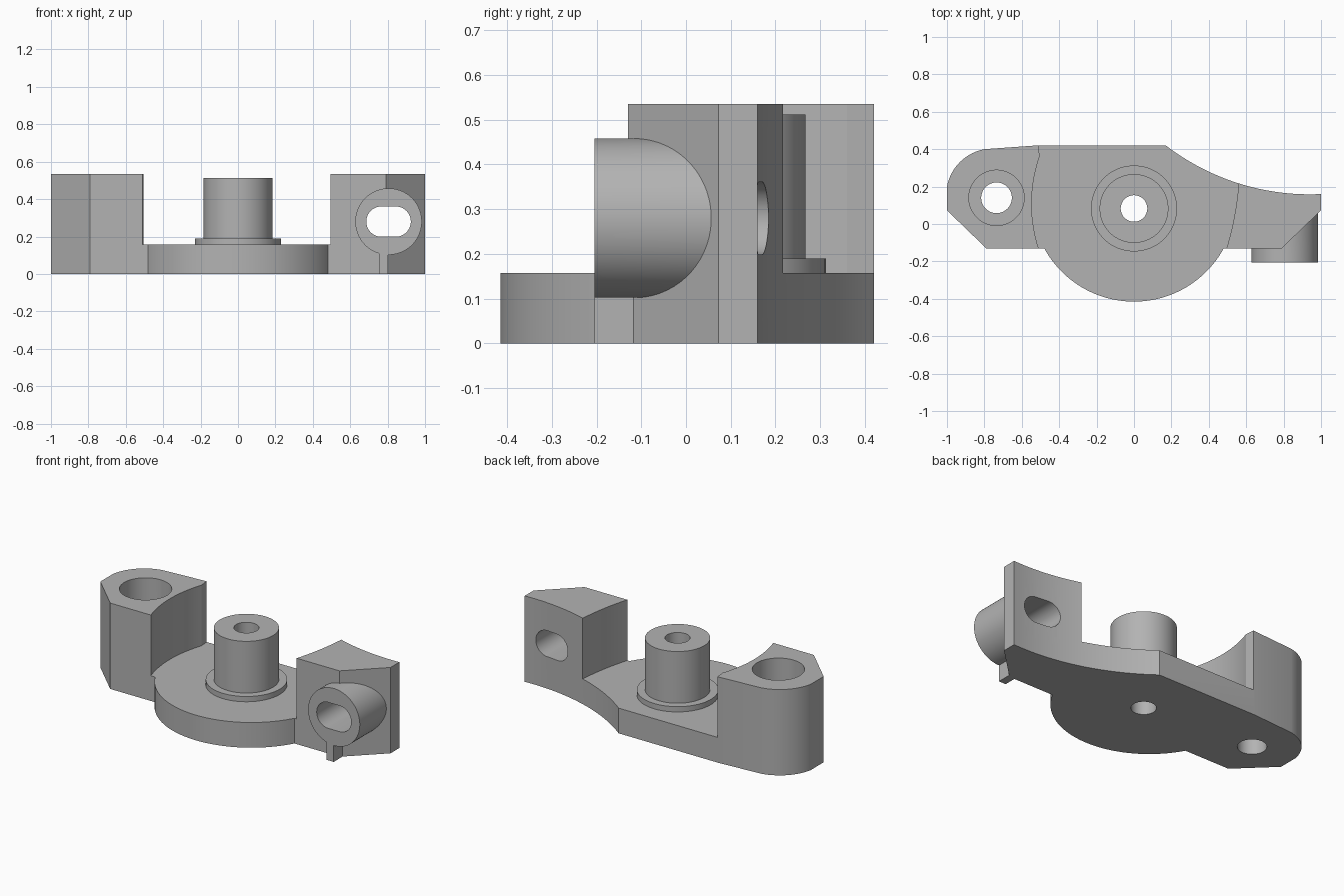
import bpy, bmesh, math
from mathutils import Vector, Matrix

if "Cube" in bpy.data.objects:
    bpy.data.objects.remove(bpy.data.objects["Cube"], do_unlink=True)

FLOOR, TOP = 0.157, 0.535
HUB = (0, 0.083)
BORE = (-0.735, 0.14)
SLOT = (0.805, 0.28)

grey = bpy.data.materials.new("plain grey")
grey.use_nodes = True
grey.diffuse_color = (0.45, 0.45, 0.45, 1)
grey.node_tree.nodes["Principled BSDF"].inputs["Base Color"].default_value = grey.diffuse_color


def arc(a, m, b, n=20):
    """Points of the circular arc from a through m to b."""
    a, m, b = Vector(a), Vector(m), Vector(b)
    u, v = m - a, b - a
    d = 2 * (u.x * v.y - u.y * v.x)
    c = a + Vector((v.y * u.length_squared - u.y * v.length_squared,
                    u.x * v.length_squared - v.x * u.length_squared)) / d
    sweep = math.atan2((a - c).cross(b - c), (a - c).dot(b - c))
    return [c + Matrix.Rotation(sweep * i / n, 2) @ (a - c) for i in range(n + 1)]


def prism(name, pts, lo, hi, along_y=False):
    """Closed profile extruded along z, or an (x, z) profile along y."""
    bm = bmesh.new()
    place = (lambda p: (p[0], lo, p[1])) if along_y else (lambda p: (p[0], p[1], lo))
    face = bm.faces.new([bm.verts.new(place(p)) for p in pts])
    moved = bmesh.ops.extrude_face_region(bm, geom=[face])["geom"]
    step = Vector((0, hi - lo, 0) if along_y else (0, 0, hi - lo))
    bmesh.ops.translate(bm, vec=step, verts=[g for g in moved if isinstance(g, bmesh.types.BMVert)])
    bmesh.ops.recalc_face_normals(bm, faces=bm.faces)
    mesh = bpy.data.meshes.new(name)
    bm.to_mesh(mesh)
    bm.free()
    mesh.materials.append(grey)
    obj = bpy.data.objects.new(name, mesh)
    bpy.context.collection.objects.link(obj)
    return obj


def oval(centre, r, stretch=0, n=64):
    """Circle, or a slot when its two halves are pulled apart in x."""
    out = []
    for i in range(n):
        t = math.tau * (i + 0.5) / n
        out.append((centre[0] + r * math.cos(t) + math.copysign(stretch, math.cos(t)),
                    centre[1] + r * math.sin(t)))
    return out


def combine(body, tool, operation):
    mod = body.modifiers.new(tool.name, "BOOLEAN")
    mod.operation, mod.solver, mod.object = operation, "EXACT", tool
    bpy.context.view_layer.update()
    graph = bpy.context.evaluated_depsgraph_get()
    mesh = bpy.data.meshes.new_from_object(body.evaluated_get(graph))
    body.modifiers.clear()
    body.data = mesh
    bpy.data.objects.remove(tool, do_unlink=True)


# Main plan: rounded front, sloped corners, hollow curve at the back
plan = arc((-0.48, -0.13), (0, -0.415), (0.48, -0.13), 48)
plan += [(0.79, -0.13), (1, 0.073)]
plan += arc((1, 0.16), (0.56, 0.217), (0.17, 0.42), 24)
plan += [(-0.52, 0.42)]
plan += arc((-0.8, 0.4), (-0.93, 0.332), (-1, 0.2), 14)
plan += [(-1, 0.073), (-0.79, -0.13)]
body = prism("bracket_body", plan, 0, TOP)

# Open pocket between the two end blocks
pocket = [(-0.51, -0.6)]
pocket += arc((-0.51, -0.13), (-0.547, 0.12), (-0.505, 0.36))
pocket += [(-0.525, 0.6), (0.6, 0.6), (0.57, 0.25)]
pocket += arc((0.56, 0.217), (0.54, 0.06), (0.495, -0.13))
pocket += [(0.495, -0.6)]
combine(body, prism("pocket", pocket, FLOOR, 1), "DIFFERENCE")

# Central post with its collar
combine(body, prism("collar", oval(HUB, 0.23), 0.1, 0.19), "UNION")
combine(body, prism("post", oval(HUB, 0.184), 0.08, 0.512), "UNION")

# Slotted boss on the front of the left block, with a rib below
combine(body, prism("slot_boss", oval(SLOT, 0.178), -0.205, 0.06, True), "UNION")
rib = [(0.755, 0), (0.803, 0), (0.803, 0.13), (0.755, 0.13)]
combine(body, prism("boss_rib", rib, -0.205, -0.1, True), "UNION")

# Through holes, counterbore and slot
combine(body, prism("post_hole", oval(HUB, 0.071), -1, 1), "DIFFERENCE")
combine(body, prism("end_hole", oval(BORE, 0.082), -1, 1), "DIFFERENCE")
combine(body, prism("counterbore", oval(BORE, 0.148), FLOOR, 1), "DIFFERENCE")
combine(body, prism("slot", oval(SLOT, 0.081, 0.038), -1, 1, True), "DIFFERENCE")

bpy.ops.object.select_all(action="DESELECT")
body.select_set(True)
bpy.context.view_layer.objects.active = body
bpy.ops.object.shade_smooth_by_angle(angle=math.radians(20))
